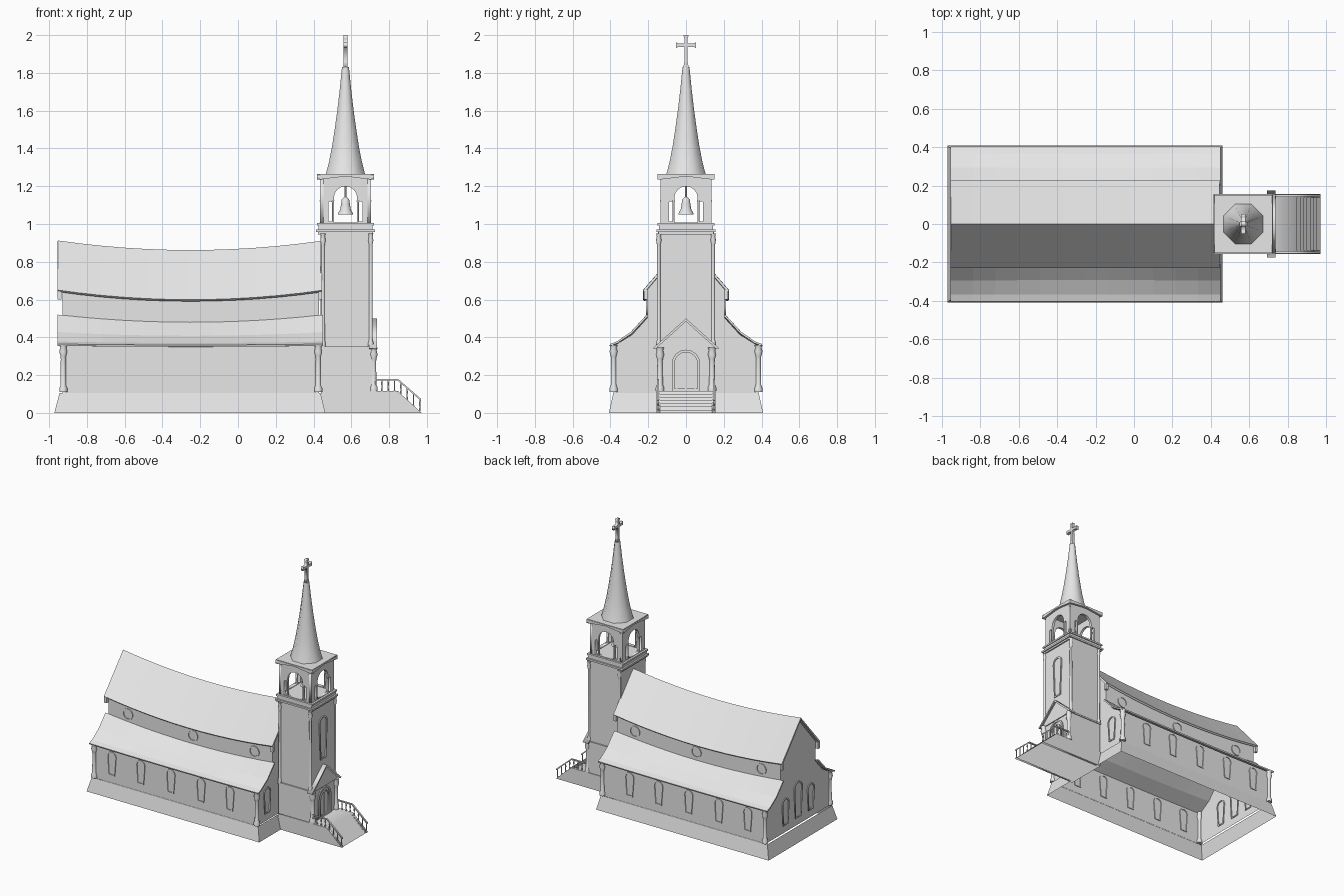
import bpy, bmesh
from math import cos, sin, pi
from mathutils import Matrix, Vector

cube = bpy.data.objects.get("Cube")
if cube:
    bpy.data.objects.remove(cube)

stone = bpy.data.materials.new("light_grey")
stone.use_nodes = True
GREY = (0.8, 0.8, 0.8, 1)
stone.diffuse_color = GREY
stone.node_tree.nodes["Principled BSDF"].inputs["Base Color"].default_value = GREY

TX = 0.569  # tower axis


def add(name, bm):
    mesh = bpy.data.meshes.new(name)
    bmesh.ops.recalc_face_normals(bm, faces=bm.faces)
    bm.to_mesh(mesh)
    bm.free()
    mesh.materials.append(stone)
    ob = bpy.data.objects.new(name, mesh)
    bpy.context.collection.objects.link(ob)
    return ob


def box(name, x0, x1, y0, y1, z0, z1):
    bm = bmesh.new()
    mid = Vector((x0 + x1, y0 + y1, z0 + z1)) / 2
    size = (x1 - x0, y1 - y0, z1 - z0, 1)
    bmesh.ops.create_cube(bm, size=1, matrix=Matrix.Translation(mid) @ Matrix.Diagonal(size))
    return add(name, bm)


def slab(name, half, z0, z1):
    return box(name, TX - half, TX + half, -half, half, z0, z1)


def lathe(name, profile, x, y, sides=10, smooth=True):
    bm = bmesh.new()
    rings = [[bm.verts.new((x + r * cos(2 * pi * (k + .5) / sides), y + r * sin(2 * pi * (k + .5) / sides), z))
              for k in range(sides)] for r, z in profile]
    for a, b in zip(rings, rings[1:]):
        for k in range(sides):
            j = (k + 1) % sides
            bm.faces.new((a[k], a[j], b[j], b[k])).smooth = smooth
    bm.faces.new(rings[0])
    bm.faces.new(rings[-1])
    return add(name, bm)


def panel(name, loops, facing, at, depth):
    """Flat plate with holes; u runs sideways, v runs up, facing is the normal's angle."""
    curve = bpy.data.curves.new(name, "CURVE")
    curve.dimensions = "2D"
    curve.fill_mode = "BOTH"
    curve.extrude = depth / 2
    for loop in loops:
        s = curve.splines.new("POLY")
        s.points.add(len(loop) - 1)
        for p, (u, v) in zip(s.points, loop):
            p.co = (u, v, 0, 1)
        s.use_cyclic_u = True
    tmp = bpy.data.objects.new(name + "_outline", curve)
    bpy.context.collection.objects.link(tmp)
    bpy.context.view_layer.update()
    mesh = bpy.data.meshes.new_from_object(tmp.evaluated_get(bpy.context.evaluated_depsgraph_get()))
    bpy.data.objects.remove(tmp)
    n = Vector((cos(facing), sin(facing), 0))
    h = Vector((-sin(facing), cos(facing), 0))
    m = Matrix((h, (0, 0, 1), n)).transposed().to_4x4()
    mesh.transform(Matrix.Translation(Vector(at)) @ m)
    mesh.materials.clear()
    mesh.materials.append(stone)
    ob = bpy.data.objects.new(name, mesh)
    bpy.context.collection.objects.link(ob)
    return ob


def arch(c, w, z0, z1, taper=1.0, steps=8):
    spring = z1 - w
    top = [(c + w * cos(pi * k / steps), spring + w * sin(pi * k / steps)) for k in range(steps + 1)]
    return [(c - w * taper, z0), (c + w * taper, z0)] + top


def window(name, w, z0, z1, facing, at, t=0.009, taper=0.7):
    panel(name, [arch(0, w, z0, z1, taper), arch(0, w - t, z0 + t, z1 - t, taper)], facing, at, 0.012)


def loft(name, half, xs, caps=False, thick=0):
    """Sweep a mirrored section along x with a sagging centre; points are (y, z, sag weight)."""
    pts = half + [(-y, z, w) for y, z, w in reversed(half) if y > 0]
    bm = bmesh.new()
    rows = [[bm.verts.new((x, y, z - 0.05 * w * (1 - ((x + 0.25) / 0.7) ** 2))) for y, z, w in pts] for x in xs]
    for a, b in zip(rows, rows[1:]):
        for k in range(len(pts) - 1):
            bm.faces.new((a[k], a[k + 1], b[k + 1], b[k]))
    if caps:
        bm.faces.new(rows[0])
        bm.faces.new(rows[-1])
    ob = add(name, bm)
    if thick:
        mod = ob.modifiers.new("thickness", "SOLIDIFY")
        mod.thickness = thick
        mod.offset = 0
    return ob


def span(a, b, n=12):
    return [a + (b - a) * k / n for k in range(n + 1)]


def column(name, x, y, z0, z1, r):
    lathe(name, [(r * 1.6, z0), (r * 1.6, z0 + .02), (r * 1.1, z0 + .035), (r, z1 - .075), (r * 1.1, z1 - .06),
                 (r * 1.6, z1 - .035), (r * 1.2, z1 - .015), (r * 1.6, z1)], x, y)


# Nave: flared plinth, walls and two tiers of roof
bm = bmesh.new()
low, high = [[bm.verts.new((x, y, z)) for x, y in ((x0, -w), (x1, -w), (x1, w), (x0, w))]
             for x0, x1, w, z in ((-.972, .462, .408, 0), (-.945, .437, .385, .105))]
for k in range(4):
    j = (k + 1) % 4
    bm.faces.new((low[k], low[j], high[j], high[k]))
add("plinth", bm)
loft("nave_walls", [(.383, .105, 0), (.383, .355, .1), (.285, .415, .3), (.205, .505, .8), (.205, .655, 1), (0, .895, 1)],
     span(-.93, .43), caps=True)
loft("upper_roof", [(.223, .645, 1), (0, .905, 1)], span(-.955, .445), thick=.014)
for s in (1, -1):
    roof = loft("lower_roof", [(.402, .36, .1), (.365, .373, .15), (.29, .424, .4), (.205, .516, .8)],
                span(-.955, .45), thick=.01)
    # keep one slope of the mirrored section
    bm = bmesh.new()
    bm.from_mesh(roof.data)
    bmesh.ops.delete(bm, geom=[f for f in bm.faces if f.calc_center_median().y * s < .1], context="FACES")
    bm.to_mesh(roof.data)
    bm.free()
    for x in (-.945, .435):
        box("eave_bracket", x - .01, x + .01, s * .213 - .01, s * .213 + .01, .6, .65)
    for x in (-.925, .425):
        column("corner_column", x, s * .383, .11, .36, .014)

    # Side windows, round clerestory windows and end windows
    for x in (-.78, -.54, -.29, -.04, .2):
        window("side_window", .038, .16, .34, s * pi / 2, (x, s * .383, 0))
    for x in (-.77, -.23, .28):
        zc = .57 - .03 * (1 - ((x + .25) / .7) ** 2)
        rings = [[(r * cos(pi * k / 8), zc + r * sin(pi * k / 8)) for k in range(16)] for r in (.042, .034)]
        panel("round_window", rings, s * pi / 2, (x, s * .205, 0), .012)
    window("front_window", .042, .16, .355, 0, (.43, s * .27, 0))
    window("rear_window", .042, .16, .36, pi, (-.93, s * .15, 0))
window("rear_centre_window", .05, .16, .43, pi, (-.93, 0, 0))

# Tower shaft, porch and cornices
box("tower_base", .44, .715, -.15, .15, .1, .345)
box("tower_shaft", .438, .705, -.147, .147, .345, .96)
box("porch_cornice", .436, .722, -.156, .156, .34, .352)
for half, z0, z1 in ((.146, .945, .957), (.155, .957, .97), (.143, .97, .992), (.15, .992, 1.004)):
    slab("tower_cornice", half, z0, z1)
for s in (1, -1):
    for x in (.45, .703):
        column("tower_colonette", x, s * .144, .352, .95, .009)
    column("porch_column", .718, s * .138, .115, .345, .014)
window("tower_window", .048, .54, .86, 0, (.705, 0, 0), t=.011)
window("door_frame", .075, .115, .335, 0, (.717, 0, 0), t=.014, taper=1)
window("door_panel_frame", .052, .115, .305, 0, (.716, 0, 0), t=.008, taper=1)
box("door_seam", .714, .72, -.004, .004, .115, .3)
panel("porch_gable", [[(-.15, .35), (.15, .35), (0, .485)]], 0, (.712, 0, 0), .02)
panel("porch_roof", [[(-.175, .343), (-.163, .337), (0, .484), (.163, .337), (.175, .343), (0, .5)]],
      0, (.715, 0, 0), .044)

# Belfry with triple openings and a shallow pediment on every side
wall = [(-.135, 1.0), (.135, 1.0), (.135, 1.25), (-.135, 1.25)]
openings = [arch(0, .062, 1.008, 1.2), arch(-.08, .011, 1.012, 1.12), arch(.08, .011, 1.012, 1.12)]
pediment = [(-.152, 1.235), (-.14, 1.235), (0, 1.252), (.14, 1.235), (.152, 1.235), (.152, 1.26), (-.152, 1.26)]
for q in range(4):
    a = q * pi / 2
    n = Vector((cos(a), sin(a), 0))
    panel("belfry_wall", [wall] + openings, a, Vector((TX, 0, 0)) + n * .126, .018)
    panel("belfry_pediment", [pediment], a, Vector((TX, 0, 0)) + n * .144, .016)
    for sx in (-1, 1):
        side = Vector((-sin(a), cos(a), 0)) * sx * .066
        c = Vector((TX, 0, 0)) + n * .13 + side
        lathe("belfry_colonette", [(.007, 1.005), (.005, 1.02), (.005, 1.11), (.008, 1.125)], c.x, c.y, 8)
slab("belfry_ceiling", .15, 1.25, 1.264)

# Bell on its hanger
lathe("bell", [(.042, 1.05), (.04, 1.058), (.029, 1.075), (.024, 1.105), (.02, 1.13), (.008, 1.142)], TX, 0, 16)
lathe("bell_rod", [(.005, 1.14), (.005, 1.25)], TX, 0, 8)

# Flared eight-sided spire and cross
lathe("spire", [(.113, 1.262), (.094, 1.33), (.077, 1.41), (.062, 1.5), (.047, 1.6), (.033, 1.71), (.02, 1.83)],
      TX, 0, 8)
quarter = [(.016, 1.825), (.008, 1.86), (.007, 1.937), (.04, 1.938), (.052, 1.932),
           (.052, 1.962), (.04, 1.956), (.007, 1.957), (.008, 1.98), (.014, 2.0)]
panel("cross", [quarter + [(-u, v) for u, v in reversed(quarter)]], 0, (TX, 0, 0), .022)

# Landing and stairs
STEPS = 7
stairs = [(.44, 0), (.44, .115), (.85, .115)]
for k in range(STEPS):
    x = .85 + .12 * k / STEPS
    z = .115 * (1 - (k + 1) / STEPS)
    stairs += [(x, z), (x + .12 / STEPS, z)]
panel("stairs", [stairs], -pi / 2, (0, 0, 0), .28)
cheek = [(.44, 0), (.44, .115), (.845, .115), (.972, 0)]
for s in (1, -1):
    panel("stair_cheek", [cheek], -pi / 2, (0, s * .146, 0), .018)
    # Handrail and balusters
    rail = [(.72, .172), (.72, .18), (.848, .18), (.97, .073), (.97, .062), (.845, .172)]
    panel("handrail", [rail], -pi / 2, (0, s * .148, 0), .012)
    for k in range(8):
        x = .728 + .0335 * k
        foot = .115 - max(0, x - .845) * .9
        lathe("baluster", [(.005, foot), (.003, foot + .02), (.004, foot + .04), (.003, foot + .06)], x, s * .148, 6)
